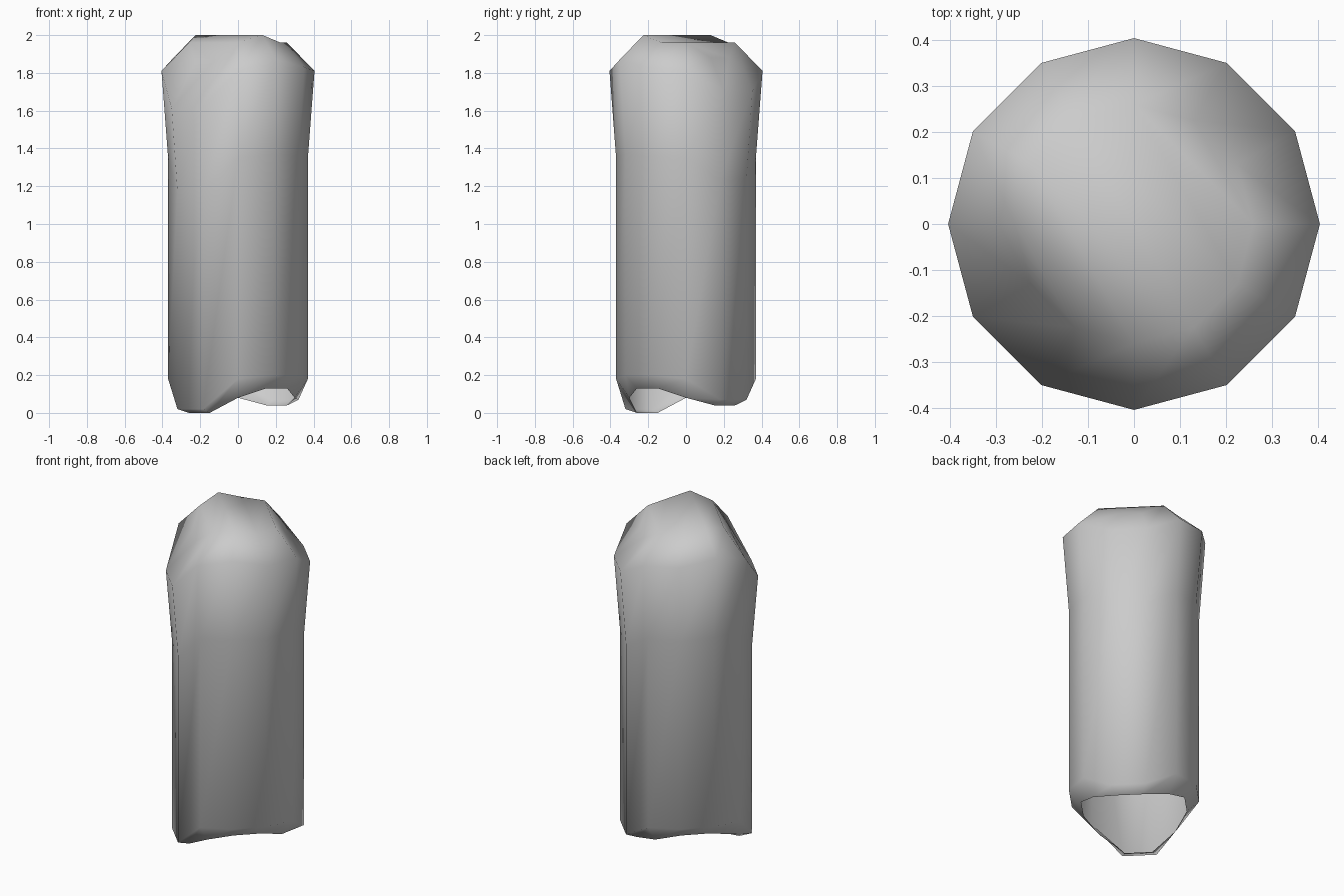
import bpy, bmesh
from math import sin, cos, radians

if "Cube" in bpy.data.objects:
    bpy.data.objects.remove(bpy.data.objects["Cube"])

bm = bmesh.new()

def ring(radius, half):
    # heights run over half the ring and are mirrored about the x = y diagonal
    verts = []
    for i in range(12):
        z = half[i] if i < 6 else half[11 - i]
        a = radians(240 + 30 * i)
        verts.append(bm.verts.new((radius * cos(a), radius * sin(a), z)))
    return verts

# Rings from the open lower rim to the ridged top
rings = [
    ring(0.30, [0.0, 0.08, 0.13, 0.13, 0.08, 0.04]),
    ring(0.37, [0.02, 0.18, 0.20, 0.20, 0.18, 0.07]),
    ring(0.37, [1.17, 1.35, 1.37, 1.36, 1.35, 1.24]),
    ring(0.405, [1.61, 1.81, 1.87, 1.83, 1.81, 1.70]),
    ring(0.26, [1.86, 1.96, 2.0, 1.96, 1.96, 1.88]),
]

# Side walls
for lo, hi in zip(rings, rings[1:]):
    for i in range(12):
        j = (i + 1) % 12
        bm.faces.new((lo[i], lo[j], hi[j], hi[i]))

# Ridged cap made of strips across the diagonal
top = rings[-1]
for i in range(5):
    bm.faces.new((top[i], top[i + 1], top[10 - i], top[11 - i]))

bmesh.ops.recalc_face_normals(bm, faces=bm.faces[:])
for f in bm.faces:
    f.smooth = True

mesh = bpy.data.meshes.new("rounded_post")
bm.to_mesh(mesh)
bm.free()
post = bpy.data.objects.new("rounded_post", mesh)
bpy.context.collection.objects.link(post)
